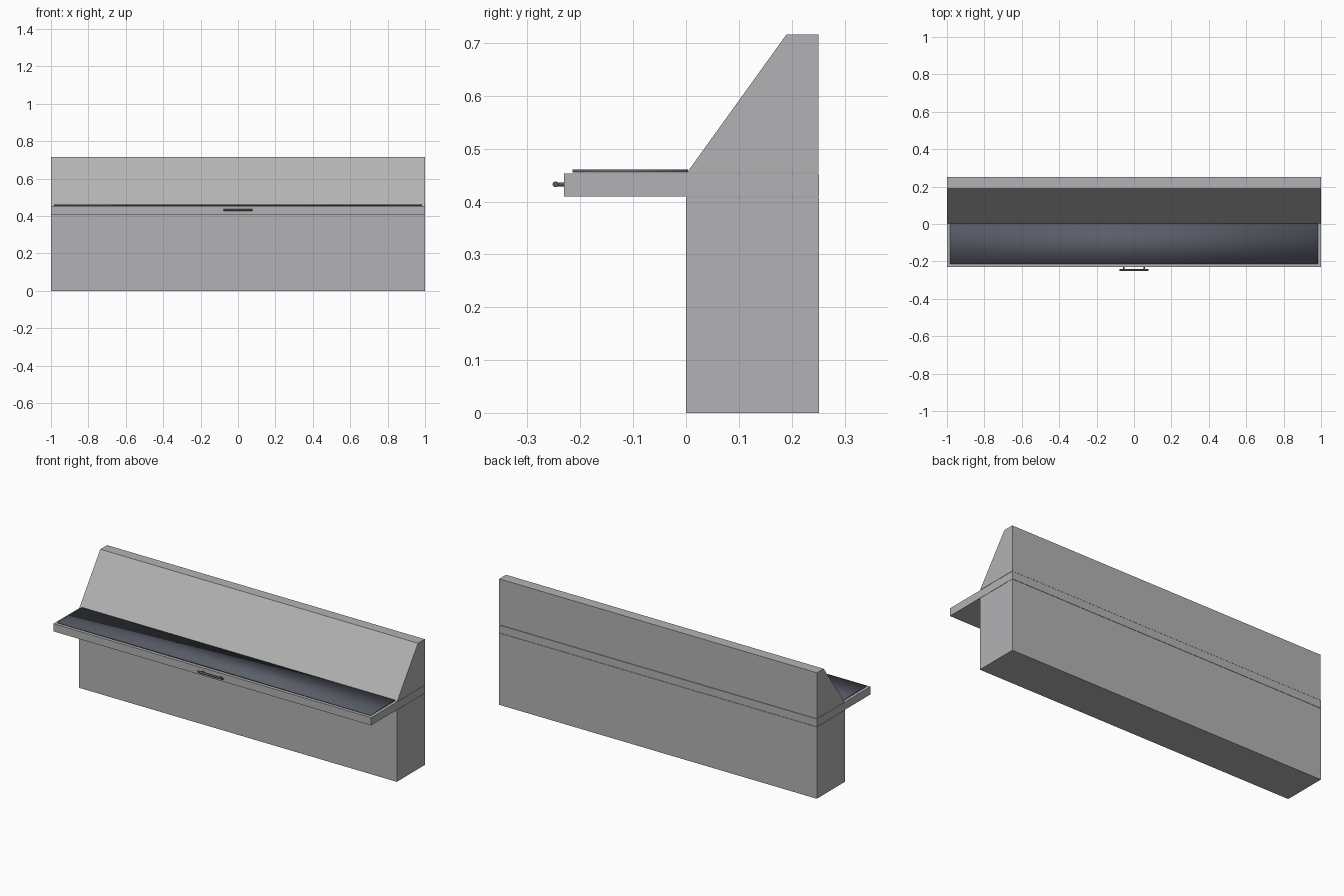
import bpy, bmesh, math
from mathutils import Vector

if "Cube" in bpy.data.objects:
    bpy.data.objects.remove(bpy.data.objects["Cube"])


def prism(name, profile, half_x):
    """Extrude a (y, z) profile along x."""
    bm = bmesh.new()
    face = bm.faces.new([bm.verts.new((-half_x, y, z)) for y, z in profile])
    ext = bmesh.ops.extrude_face_region(bm, geom=[face])
    moved = [v for v in ext["geom"] if isinstance(v, bmesh.types.BMVert)]
    bmesh.ops.translate(bm, verts=moved, vec=(2 * half_x, 0, 0))
    bmesh.ops.recalc_face_normals(bm, faces=bm.faces)
    mesh = bpy.data.meshes.new(name)
    bm.to_mesh(mesh)
    bm.free()
    obj = bpy.data.objects.new(name, mesh)
    bpy.context.collection.objects.link(obj)
    return obj


def box(name, y0, y1, z0, z1, half_x):
    return prism(name, [(y0, z0), (y1, z0), (y1, z1), (y0, z1)], half_x)


def rod(name, start, end, radius):
    a, b = Vector(start), Vector(end)
    bpy.ops.mesh.primitive_cylinder_add(vertices=16, radius=radius,
                                        depth=(b - a).length, location=(a + b) / 2)
    obj = bpy.context.object
    obj.name = name
    obj.rotation_euler = (b - a).to_track_quat('Z', 'Y').to_euler()
    bpy.ops.object.shade_smooth_by_angle(angle=math.radians(40))
    return obj


def paint(obj, name, color):
    mat = bpy.data.materials.get(name) or bpy.data.materials.new(name)
    mat.diffuse_color = color
    mat.use_nodes = True
    mat.node_tree.nodes["Principled BSDF"].inputs["Base Color"].default_value = mat.diffuse_color
    obj.data.materials.append(mat)


# Main body: lower cabinet, counter and sloped upper housing
body = [
    box("lower_cabinet", 0.0, 0.252, 0.0, 0.408, 1.0),
    box("counter", -0.231, 0.252, 0.4095, 0.4535, 1.0),
    prism("sloped_housing", [(0.002, 0.455), (0.251, 0.455),
                             (0.251, 0.716), (0.19, 0.716)], 1.0),
]
for part in body:
    paint(part, "grey_metal", (0.45, 0.45, 0.46, 1))

# Thin dark panel on the counter, smooth shaded
panel = box("counter_panel", -0.215, 0.004, 0.4545, 0.4605, 0.985)
panel.data.polygons.foreach_set("use_smooth", [True] * len(panel.data.polygons))
paint(panel, "dark_panel", (0.1, 0.11, 0.135, 1))

# Handle: a bar on two posts
parts = [rod("handle_bar", (-0.078, -0.247, 0.4325), (0.078, -0.247, 0.4325), 0.0055)]
for side in (-1, 1):
    parts.append(rod("handle_post", (side * 0.056, -0.247, 0.4325),
                     (side * 0.056, -0.229, 0.4325), 0.004))
for part in parts:
    paint(part, "dark_metal", (0.1, 0.1, 0.1, 1))
